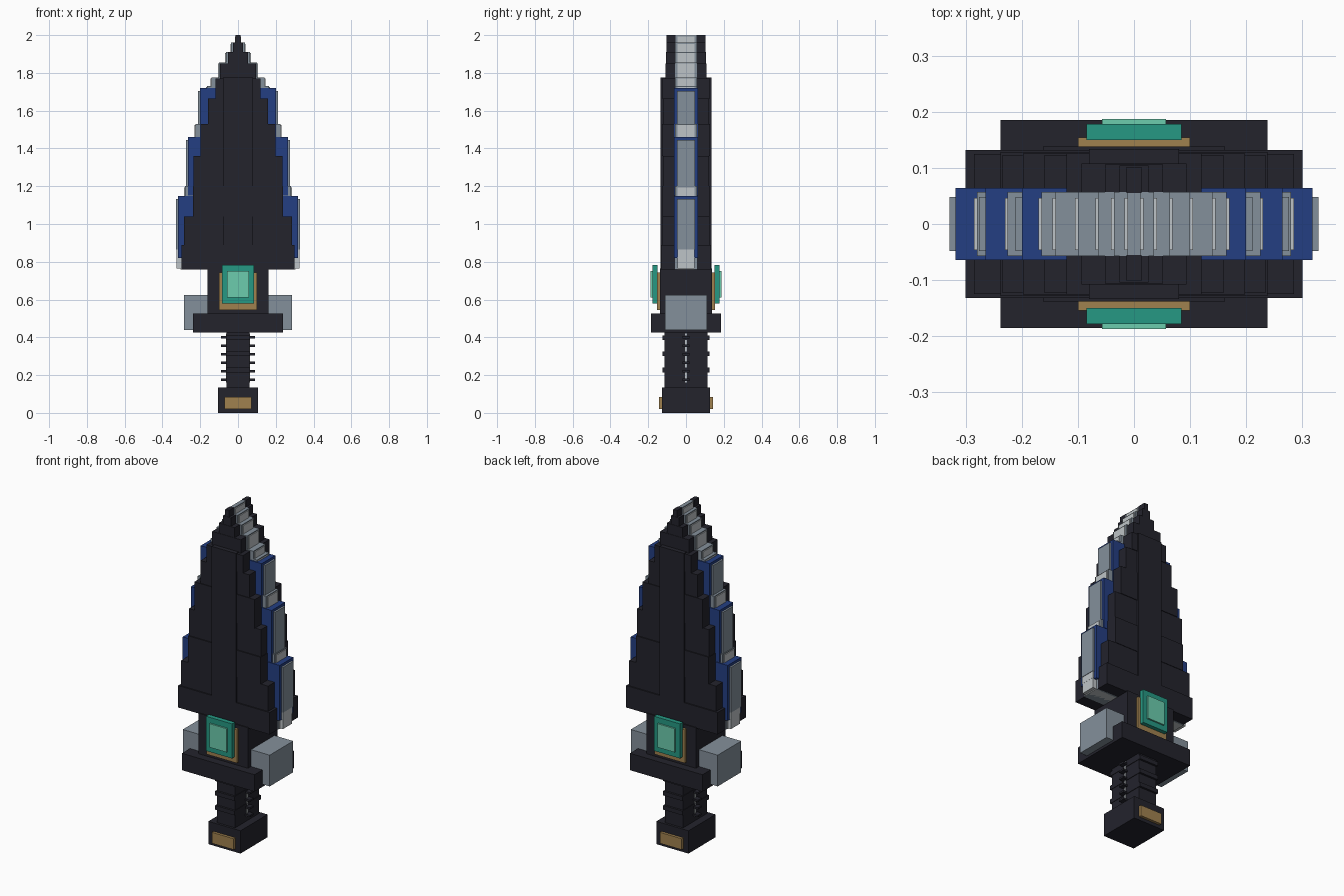
import bpy
import bmesh
from mathutils import Matrix, Vector

cube = bpy.data.objects.get("Cube")
if cube:
    bpy.data.objects.remove(cube, do_unlink=True)


def material(name, rgb):
    m = bpy.data.materials.new(name)
    m.use_nodes = True
    colour = [(c / 255 / 12.92) if c < 11 else ((c / 255 + 0.055) / 1.055) ** 2.4 for c in rgb] + [1]
    m.diffuse_color = colour
    m.node_tree.nodes["Principled BSDF"].inputs["Base Color"].default_value = colour
    return m


dark = material("charcoal", (35, 35, 44))
blue = material("deep blue", (36, 62, 130))
slate = material("slate grey", (132, 144, 155))
silver = material("light silver", (190, 196, 199))
gold = material("bronze gold", (160, 129, 79))
teal = material("teal", (38, 152, 131))
mint = material("mint", (108, 204, 174))


def part(name, mat, boxes):
    """One object made from boxes given as (x range, y range, z range)."""
    bm = bmesh.new()
    for ranges in boxes:
        mid = Vector([(a + b) / 2 for a, b in ranges])
        size = [b - a for a, b in ranges]
        bmesh.ops.create_cube(bm, size=1, matrix=Matrix.Translation(mid) @ Matrix.Diagonal(size + [1]))
    mesh = bpy.data.meshes.new(name)
    bm.to_mesh(mesh)
    bm.free()
    mesh.materials.append(mat)
    obj = bpy.data.objects.new(name, mesh)
    bpy.context.collection.objects.link(obj)


def block(x, y, z0, z1):
    """Box centred on the blade axis."""
    return ((-x, x), (-y, y), (z0, z1))


def faces(x, y0, y1, z0, z1):
    """Matching slabs on the front and back."""
    return [((-x, x), (y0, y1), (z0, z1)), ((-x, x), (-y1, -y0), (z0, z1))]


# Pommel and grip
part("pommel", dark, [block(0.105, 0.127, 0, 0.135)])
part("pommel_plates", gold, faces(0.072, 0.12, 0.143, 0.02, 0.085))
part("grip", dark, [block(0.06, 0.113, 0.13, 0.44)])
part("grip_wraps", dark, [block(0.063, 0.125, z, z + 0.025) for z in (0.215, 0.3, 0.385)])
part("grip_studs", dark, [block(0.09, 0.018, z, z + 0.011) for z in (0.17, 0.215, 0.26, 0.305, 0.35, 0.395)])
part("grip_inlay", silver, [block(0.063, 0.006, 0.16, 0.42)])

# Guard, collar and gem
part("crossguard", dark, [block(0.238, 0.185, 0.425, 0.525)])
part("guard_blocks", slate, [block(0.285, 0.11, 0.44, 0.625)])
part("collar", dark, [block(0.162, 0.138, 0.52, 0.765)])
part("gem_frame", gold, faces(0.1, 0.13, 0.154, 0.545, 0.743))
part("gem", teal, faces(0.085, 0.15, 0.178, 0.578, 0.783))
part("gem_core", mint, faces(0.057, 0.17, 0.187, 0.61, 0.75))

# Stepped core: half width and top of every tier
core = [(0.30, 0.87), (0.28, 1.2), (0.225, 1.53), (0.165, 1.73), (0.14, 1.775),
        (0.1, 1.855), (0.064, 1.91), (0.036, 1.96), (0.012, 1.998)]
core_boxes, inlay_boxes = [], []
bottom = 0.76
for width, top in core:
    core_boxes.append(block(width, 0.057, bottom, top))
    inlay_boxes.append(block(width + 0.005, 0.046, bottom, top - 0.006))
    bottom = top
part("blade_core", slate, core_boxes)
part("blade_edge", silver, inlay_boxes)
part("lower_edge", silver, [block(0.325, 0.044, 0.765, 0.85)])

# Three edge segments, each a blue frame with a grey plate
segments = [(0.318, 0.82, 1.148), (0.265, 1.15, 1.46), (0.2, 1.46, 1.72)]
part("edge_frames", blue, [block(x, 0.064, a, b) for x, a, b in segments])
part("edge_plates", slate, [block(x + 0.011, 0.048, a + 0.045, b - 0.015) for x, a, b in segments])
part("edge_plate_feet", silver, [block(x + 0.008, 0.046, a + 0.005, a + 0.045) for x, a, b in segments])

# Dark armour tiers on the front and back: half width, depth, top
armour = [(0.3, 0.132, 0.89), (0.285, 0.125, 1.04), (0.238, 0.128, 1.2), (0.235, 0.122, 1.36),
          (0.198, 0.126, 1.53), (0.16, 0.122, 1.665), (0.12, 0.126, 1.77),
          (0.094, 0.108, 1.85), (0.052, 0.106, 1.91), (0.026, 0.104, 1.96), (0.013, 0.102, 2.0)]
bottom = 0.76
armour_boxes = []
for width, depth, top in armour:
    armour_boxes += faces(width, 0.055, depth, bottom, top)
    bottom = top
part("blade_armour", dark, armour_boxes)
part("blade_spine", dark, faces(0.08, 0.1, 0.134, 0.76, 1.775))
